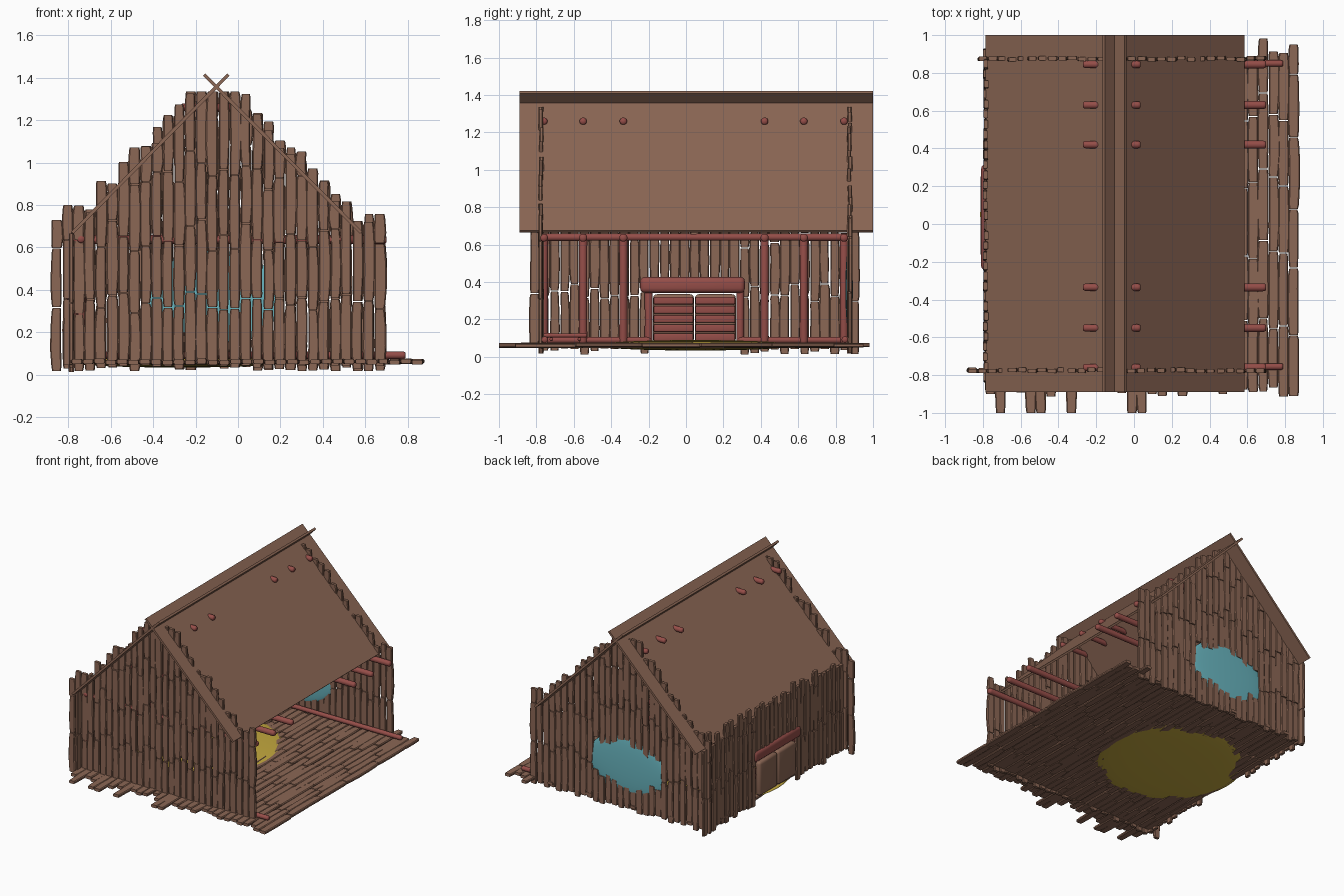
import bpy, bmesh, math, random
from mathutils import Vector

if "Cube" in bpy.data.objects:
    bpy.data.objects.remove(bpy.data.objects["Cube"])
random.seed(4)
R = random.uniform


def material(name, rgb):
    m = bpy.data.materials.new(name)
    m.diffuse_color = (*rgb, 1)
    m.use_nodes = True
    m.node_tree.nodes["Principled BSDF"].inputs["Base Color"].default_value = m.diffuse_color
    return m


WOOD = material("brown_wood", (0.26, 0.135, 0.09))
RED = material("red_timber", (0.30, 0.075, 0.065))
YELLOW = material("yellow_straw", (0.56, 0.40, 0.05))
BLUE = material("blue_pane", (0.14, 0.46, 0.52))


def finish(bm, name, mat, smooth=False):
    bmesh.ops.recalc_face_normals(bm, faces=bm.faces)
    me = bpy.data.meshes.new(name)
    bm.to_mesh(me)
    bm.free()
    ob = bpy.data.objects.new(name, me)
    bpy.context.collection.objects.link(ob)
    me.materials.append(mat)
    for p in me.polygons:
        p.use_smooth = smooth
    return ob


def loft(bm, rings):
    vs = [[bm.verts.new(p) for p in r] for r in rings]
    n = len(vs[0])
    for a, b in zip(vs, vs[1:]):
        for i in range(n):
            bm.faces.new((a[i], a[(i + 1) % n], b[(i + 1) % n], b[i]))
    bm.faces.new(vs[0])
    bm.faces.new(vs[-1])


# Rough plank: bulging, slightly bent chamfered strip from a to b (u along, s side, t thickness)
def plank(bm, origin, u, s, t, a, b, width, thick=0.022):
    bend, off = R(-.006, .006), R(-.004, .004)
    h, rings = thick / 2, []
    for f, k in ((0, .8), (.06, .92), (.35, 1.04), (.7, 1.0), (.94, .92), (1, .78)):
        w = width / 2 * k * R(.95, 1.04)
        c = origin + u * (a + (b - a) * f) + s * bend * math.sin(f * math.pi) + t * off
        rings.append([c + s * x * w + t * y * h for x, y in
                      ((-1, -.5), (-.8, -1), (.8, -1), (1, -.5), (1, .5), (.8, 1), (-.8, 1), (-1, .5))])
    loft(bm, rings)


# Column of planks laid end to end
def column(bm, origin, u, s, t, lo, hi, step=.31, width=.054):
    a = lo
    while a < hi - .01:
        b = a + step * R(.85, 1.15)
        if hi - b < .1:
            b = hi
        plank(bm, origin, u, s, t, a, b - .004, width * R(.9, 1.06))
        a = b


X, Y, Z = Vector((1, 0, 0)), Vector((0, 1, 0)), Vector((0, 0, 1))


def roof_z(x):
    return .67 + 1.02 * max(.03, min(x + .78, .58 - x))


# Gable walls; the back one has a window opening
for name, y, x0, window in (("front_wall", -.775, -.855, False), ("back_wall", .875, -.80, True)):
    bm = bmesh.new()
    x = x0
    while x < .67:
        o, top = Vector((x, y, 0)), min(roof_z(x) + R(.01, .11), 1.34)
        if window and -.41 < x < .18:
            column(bm, o, Z, X, Y, R(.02, .05), R(.23, .28))
            column(bm, o, Z, X, Y, R(.44, .54), top)
        else:
            column(bm, o, Z, X, Y, R(.015, .05), top)
        x += .0525
    finish(bm, name, WOOD)

# Left wall with doorway
bm = bmesh.new()
y = -.81
while y < .93:
    o, top = Vector((-.785, y, 0)), R(.67, .8)
    column(bm, o, Z, Y, X, .4 if -.2 < y < .3 else R(.01, .05), top)
    y += .0535
finish(bm, "left_wall", WOOD)

# Floor boards running front to back
bm = bmesh.new()
x = -.76
while x < .88:
    front = -1.0 if random.random() < .15 else R(-.92, -.82)
    back = R(.87, .99) if x > .6 else R(.84, .9)
    column(bm, Vector((x, 0, .062)), Y, X, Z, front, back, .36, .058)
    x += .0535
finish(bm, "floor", WOOD)

# Crossing roof slabs
for name, xe, xr in (("roof_left", -.78, -.045), ("roof_right", .58, -.16)):
    bm = bmesh.new()
    d = Vector((xr - xe, 0, 1.42 - .665)).normalized()
    n = Vector((-d.z, 0, d.x)) * .008
    e, r = Vector((xe, 0, .67)), Vector((xr, 0, 1.415))
    loft(bm, [[p + Y * yy for p in (e - n, e + n, r + n, r - n)] for yy in (-.89, 1.0)])
    finish(bm, name, WOOD)


# Round-ended timber between two points
def beam(name, p, q, r=.02):
    p, q = Vector(p), Vector(q)
    d = (q - p).normalized()
    s = d.orthogonal().normalized()
    t = d.cross(s)
    L = (q - p).length
    bm = bmesh.new()
    loft(bm, [[p + d * l + (s * math.cos(a) + t * math.sin(a)) * r * k
               for a in (i * math.pi / 6 for i in range(12))]
              for l, k in ((0, .65), (r * .35, .93), (r * .8, 1), (L / 2, .95),
                           (L - r * .8, 1), (L - r * .35, .93), (L, .65))])
    return finish(bm, name, RED, True)


# Posts, tie beams and collar beams on six frames
for i, y in enumerate((-.76, -.55, -.335, .42, .63, .845)):
    beam(f"post_{i}", (-.74, y, .07), (-.74, y, .66), .023)
    beam(f"tie_beam_{i}", (-.78, y, .637), (.70, y, .637), .022)
    beam(f"collar_beam_{i}", (-.27, y, 1.26), (.035, y, 1.26), .02)
beam("wall_plate", (-.74, -.79, .64), (-.74, .87, .64), .02)
beam("sill_front", (-.76, -.755, .092), (.79, -.755, .092), .018)
beam("sill_back", (-.76, .85, .092), (.79, .85, .092), .018)
beam("sill_left_a", (-.745, -.77, .09), (-.745, -.19, .09), .018)
beam("sill_left_b", (-.745, .28, .09), (-.745, .87, .09), .018)

# Small slatted rack on the floor in the front left corner
for i in range(3):
    beam(f"rack_slat_{i}", (-.70 + .06 * i, -.76, .115), (-.70 + .06 * i, -.53, .115), .012)
for i, y in enumerate((-.72, -.57)):
    beam(f"rack_bar_{i}", (-.72, y, .095), (-.55, y, .095), .01)


def block(name, c, size, mat, bevel):
    bm = bmesh.new()
    bmesh.ops.create_cube(bm, size=1)
    for v in bm.verts:
        v.co = Vector(c) + Vector([a * b for a, b in zip(v.co, size)])
    bmesh.ops.bevel(bm, geom=bm.edges[:], offset=bevel, segments=3, profile=.5, affect='EDGES')
    return finish(bm, name, mat, True)


# Door: lintel, jambs, two leaves with slats inside
block("door_lintel", (-.76, .035, .385), (.10, .56, .085), RED, .025)
for i, s in enumerate((-1, 1)):
    yc = .045 + s * .112
    beam(f"door_jamb_{i}", (-.755, .045 + s * .245, .06), (-.755, .045 + s * .245, .36), .022)
    block(f"door_leaf_{i}", (-.79, yc, .205), (.045, .218, .26), WOOD, .02)
    for j in range(5):
        block(f"door_slat_{i}_{j}", (-.762, yc, .105 + .049 * j), (.02, .212, .04), RED, .007)


# Flattened round rug and window pane
def disc(name, c, scale, mat):
    bm = bmesh.new()
    bmesh.ops.create_uvsphere(bm, u_segments=40, v_segments=16, radius=1)
    for v in bm.verts:
        v.co = Vector(c) + Vector([a * b for a, b in zip(v.co, scale)])
    return finish(bm, name, mat, True)


disc("rug", (-.285, .05, .062), (.53, .53, .028), YELLOW)
disc("window_pane", (-.12, .872, .36), (.33, .02, .23), BLUE)
